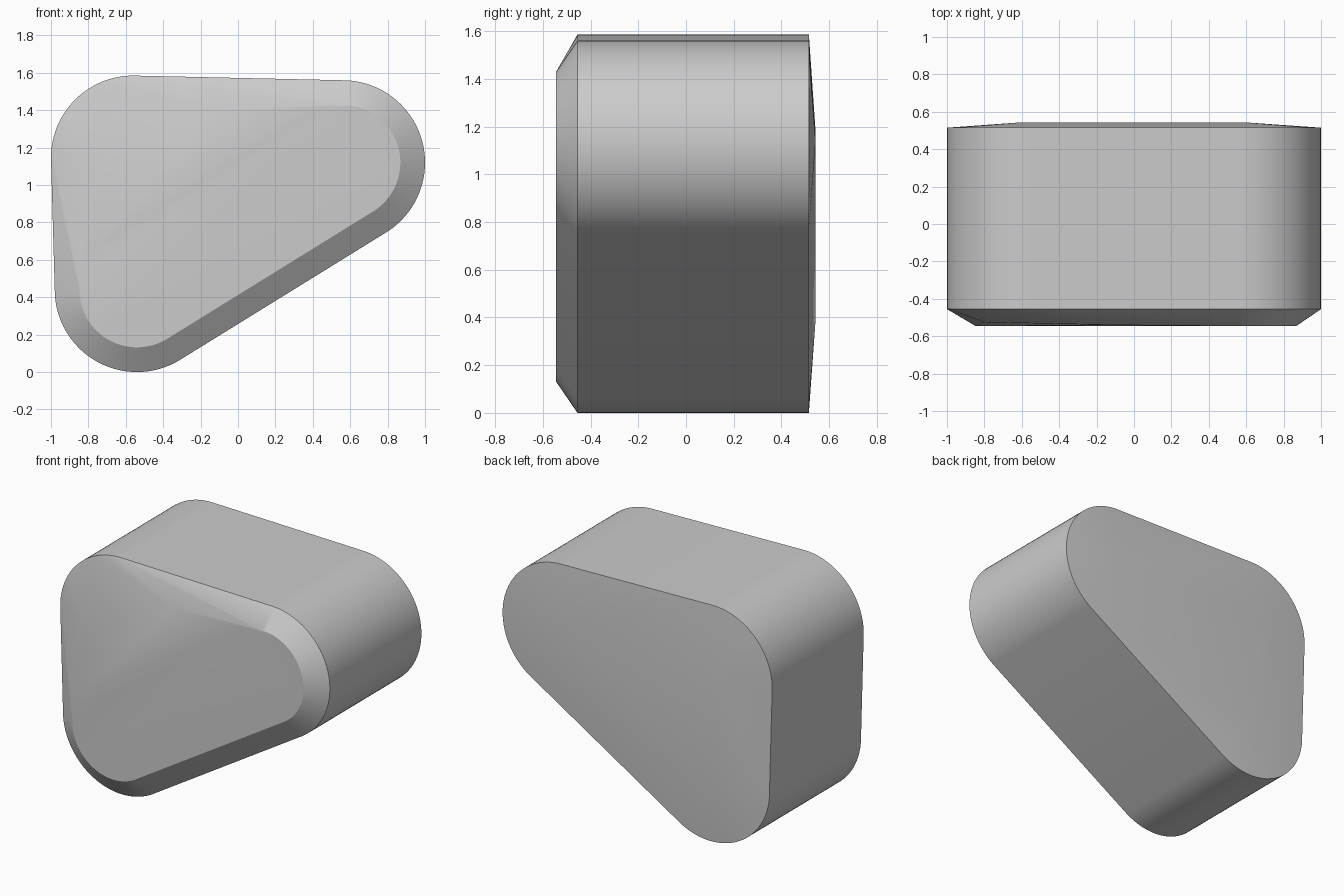
import bpy, bmesh
from math import sin, cos, tau, radians

cube = bpy.data.objects.get("Cube")
if cube:
    bpy.data.objects.remove(cube)

# Corner centres of the rounded triangle, in x and z
RADIUS = 0.44
RIGHT, LOW, UPPER = (0.56, 1.12), (-0.54, 0.44), (-0.56, 1.145)
FRONT_RIM, FRONT, BACK_RIM, BACK = -0.455, -0.545, 0.515, 0.543
STEPS = 96


def circle(centre, radius, y):
    """Points of a circle facing front."""
    return [(centre[0] + radius * cos(tau * i / STEPS), y,
             centre[1] + radius * sin(tau * i / STEPS)) for i in range(STEPS)]


points = []
# Straight side wall
for centre in (RIGHT, LOW, UPPER):
    points += circle(centre, RADIUS, FRONT_RIM)
    points += circle(centre, RADIUS, BACK_RIM)
# Bevelled front face, with the upper corner drawn in to a single point
for centre in (RIGHT, LOW):
    points += circle(centre, RADIUS - 0.132, FRONT)
points += [(-0.8, -0.525, 1.13), (-0.1, -0.54, 1.4)]
# Shallow domed back
points += [(0.6, BACK, 1.14), (-0.56, BACK, 0.39), (-0.61, BACK, 1.18)]

bm = bmesh.new()
for p in points:
    bm.verts.new(p)
hull = bmesh.ops.convex_hull(bm, input=bm.verts)
bmesh.ops.delete(bm, geom=[v for v in bm.verts if not v.link_faces], context='VERTS')
bmesh.ops.dissolve_limit(bm, angle_limit=radians(0.2), verts=bm.verts, edges=bm.edges)
bmesh.ops.recalc_face_normals(bm, faces=bm.faces)
mesh = bpy.data.meshes.new("rounded_wedge")
bm.to_mesh(mesh)
bm.free()

# Plain grey finish
grey = bpy.data.materials.new("plain_grey")
grey.use_nodes = True
colour = (0.6, 0.6, 0.6, 1)
grey.diffuse_color = colour
grey.node_tree.nodes["Principled BSDF"].inputs["Base Color"].default_value = colour
mesh.materials.append(grey)

body = bpy.data.objects.new("rounded_wedge", mesh)
bpy.context.collection.objects.link(body)
bpy.context.view_layer.objects.active = body
body.select_set(True)
bpy.ops.object.shade_smooth_by_angle(angle=radians(25))
